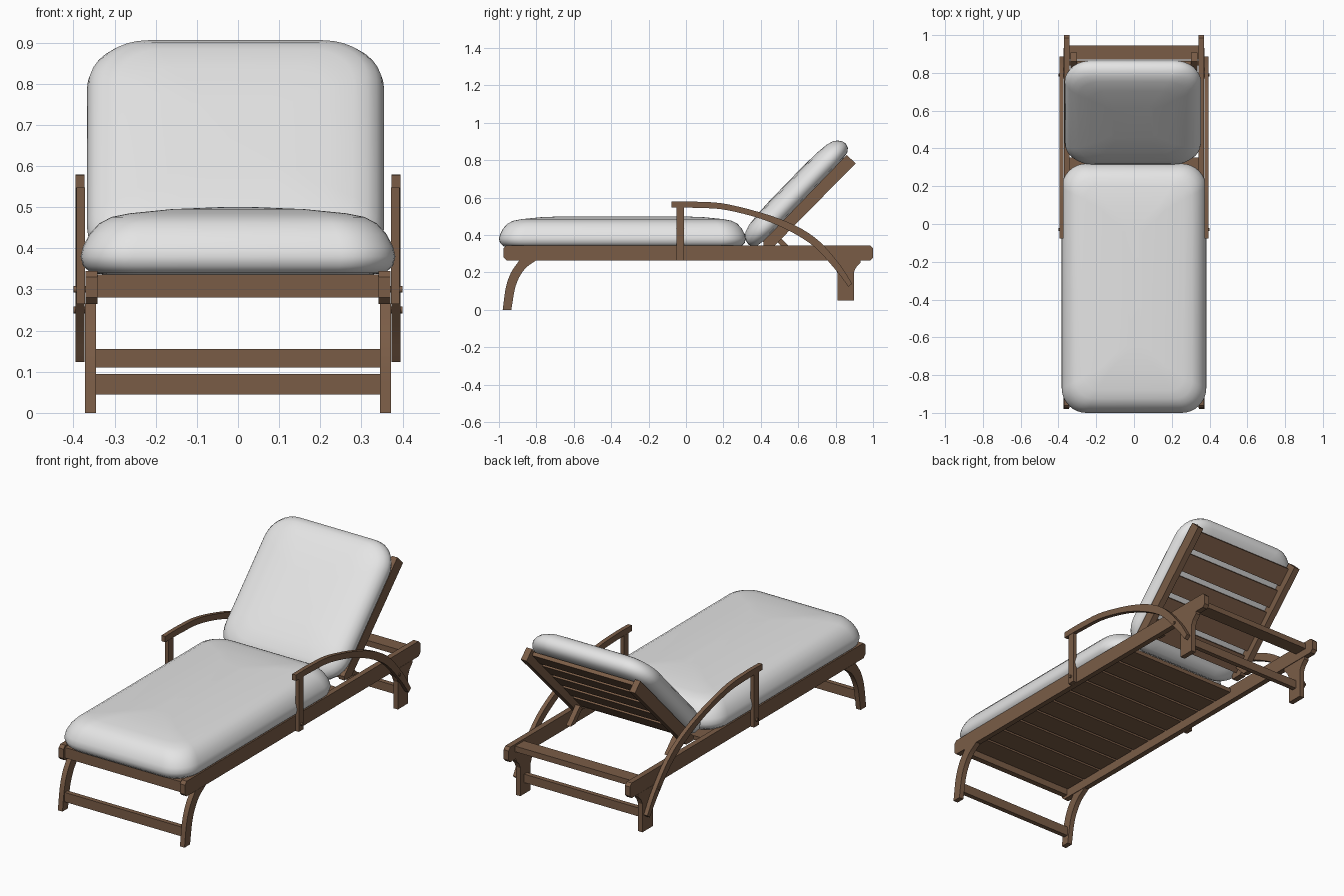
import bpy, bmesh, math
from mathutils import Vector, Matrix

if "Cube" in bpy.data.objects:
    bpy.data.objects.remove(bpy.data.objects["Cube"])


def material(name, color):
    m = bpy.data.materials.new(name)
    m.diffuse_color = (*color, 1)
    m.use_nodes = True
    m.node_tree.nodes["Principled BSDF"].inputs["Base Color"].default_value = m.diffuse_color
    return m


WOOD = material("brown wood", (0.195, 0.108, 0.062))
FABRIC = material("off white fabric", (0.78, 0.78, 0.78))


def finish(name, bm, mat, smooth=None):
    bmesh.ops.recalc_face_normals(bm, faces=bm.faces)
    me = bpy.data.meshes.new(name)
    bm.to_mesh(me)
    bm.free()
    me.materials.append(mat)
    ob = bpy.data.objects.new(name, me)
    bpy.context.collection.objects.link(ob)
    if smooth:
        bpy.ops.object.select_all(action='DESELECT')
        bpy.context.view_layer.objects.active = ob
        ob.select_set(True)
        bpy.ops.object.shade_smooth_by_angle(angle=math.radians(smooth))
    return ob


def prism(name, pts, x0, x1, smooth=None):
    """Side profile of (y, z) points extruded along x."""
    bm = bmesh.new()
    f = bm.faces.new([bm.verts.new((x0, y, z)) for y, z in pts])
    r = bmesh.ops.extrude_face_region(bm, geom=[f])
    for v in r["geom"]:
        if isinstance(v, bmesh.types.BMVert):
            v.co.x = x1
    return finish(name, bm, WOOD, smooth)


def pair(name, pts, x0, x1, smooth=None):
    for side, s in (("right", 1), ("left", -1)):
        prism(f"{name}_{side}", pts, s * x0, s * x1, smooth)


def rect(y0, y1, z0, z1):
    return [(y0, z0), (y1, z0), (y1, z1), (y0, z1)]


def spline(pts, n=5):
    """Smooth curve through the given points."""
    p = [Vector(q) for q in pts]
    p = [2 * p[0] - p[1]] + p + [2 * p[-1] - p[-2]]
    out = []
    for a, b, c, d in zip(p, p[1:], p[2:], p[3:]):
        for i in range(n):
            t = i / n
            out.append(0.5 * (2 * b + (c - a) * t + (2 * a - 5 * b + 4 * c - d) * t * t
                              + (3 * b - a - 3 * c + d) * t ** 3))
    return [tuple(q) for q in out + [p[-2]]]


def cushion(name, w, l, radius, rings, matrix):
    """Stack of rounded rectangles given as (inset, height)."""
    bm = bmesh.new()
    loops = []
    for inset, h in rings:
        hw, hl = w / 2 - inset, l / 2 - inset
        r = min(max(radius - inset * 0.5, 0.03), hw * 0.9)
        loop = []
        for k, (sx, sy) in enumerate(((1, 1), (-1, 1), (-1, -1), (1, -1))):
            for i in range(9):
                a = math.pi / 2 * (k + i / 8)
                co = Vector((sx * (hw - r) + r * math.cos(a), sy * (hl - r) + r * math.sin(a), h))
                loop.append(bm.verts.new(matrix @ co))
        loops.append(loop)
    for a, b in zip(loops, loops[1:]):
        for i in range(len(a)):
            j = (i + 1) % len(a)
            bm.faces.new((a[i], a[j], b[j], b[i]))
    bm.faces.new(loops[0])
    bm.faces.new(loops[-1])
    return finish(name, bm, FABRIC, 60)


# Long side rails with softened ends
c = 0.015
pair("side_rail", [(-0.975 + c, 0.265), (1 - c, 0.265), (1, 0.265 + c), (1, 0.345 - c),
                   (1 - c, 0.345), (-0.975 + c, 0.345), (-0.975, 0.345 - c), (-0.975, 0.265 + c)],
     0.342, 0.371)

# Cross members
prism("front_crossbar", rect(-0.965, -0.935, 0.28, 0.336), -0.342, 0.342)
prism("rear_crossbar", rect(0.87, 0.945, 0.305, 0.335), -0.342, 0.342)
prism("front_stretcher", rect(-0.962, -0.937, 0.045, 0.095), -0.346, 0.346)
prism("rear_stretcher", rect(0.84, 0.865, 0.11, 0.155), -0.346, 0.346)

# Seat slats
for i in range(10):
    y = -0.93 + i * 0.1295
    prism(f"seat_slat_{i + 1}", rect(y, y + 0.116, 0.312, 0.334), -0.342, 0.342)

# Curved front legs and bracketed rear legs
outer = spline([(-0.98, 0), (-0.963, 0.12), (-0.935, 0.2), (-0.89, 0.266)])
inner = spline([(-0.80, 0.266), (-0.865, 0.215), (-0.91, 0.13), (-0.934, 0)])
pair("front_leg", outer + inner, 0.345, 0.372, 40)
pair("rear_leg", [(0.81, 0.05), (0.897, 0.05), (0.897, 0.2), (0.908, 0.225), (0.932, 0.252),
                  (0.932, 0.266), (0.77, 0.266), (0.77, 0.252), (0.797, 0.225), (0.81, 0.195)],
     0.345, 0.372)

# Bent armrests and their posts
top = spline([(-0.078, 0.578), (0.06, 0.578), (0.23, 0.563), (0.5, 0.487), (0.687, 0.388),
              (0.82, 0.245), (0.888, 0.14)])
under = spline([(0.868, 0.124), (0.795, 0.22), (0.66, 0.358), (0.447, 0.47), (0.22, 0.533),
                (0.06, 0.545), (-0.078, 0.547)])
pair("armrest", top + under, 0.373, 0.395, 40)
pair("armrest_post", rect(-0.05, -0.01, 0.265, 0.548), 0.372, 0.393)

# Bolts
for s in (1, -1):
    for i, (y, z) in enumerate(((-0.03, 0.3), (0.79, 0.25))):
        bm = bmesh.new()
        bmesh.ops.create_cone(bm, cap_ends=True, segments=12, radius1=0.008, radius2=0.008, depth=0.03,
                              matrix=Matrix.Translation((s * 0.385, y, z)) @ Matrix.Rotation(math.pi / 2, 4, 'Y'))
        finish(f"bolt_{i + 1}_{'right' if s > 0 else 'left'}", bm, WOOD, 40)

# Reclined back: d runs up the back, n points out of its front
d = Vector((0.695, 0.719))
n = Vector((-0.719, 0.695))


def tilted(s0, s1, n0, n1):
    return [tuple(d * s + n * h) for s, h in ((s0, n0), (s1, n0), (s1, n1), (s0, n1))]


low = 0.345
pair("back_rail", [(0.475, low), tuple(d * 1.193 + n * -0.108), tuple(d * 1.193 + n * -0.042),
                   tuple(d * 0.55 + n * -0.042), (0.415, low)], 0.302, 0.335)
for i in range(5):
    s = 0.575 + i * 0.124
    prism(f"back_slat_{i + 1}", tilted(s, s + 0.097, -0.066, -0.046), -0.303, 0.303)
pair("back_prop", [(0.475, 0.375), (0.535, 0.315), (0.575, 0.315), (0.495, 0.395)], 0.275, 0.302)

# Cushions
cushion("seat_cushion", 0.765, 1.32, 0.13,
        [(0.06, 0.336), (0.025, 0.34), (0.006, 0.357), (0, 0.38), (0.006, 0.405), (0.022, 0.435),
         (0.045, 0.46), (0.075, 0.476), (0.12, 0.485), (0.22, 0.495), (0.34, 0.5)],
        Matrix.Translation((0, -0.34, 0)))
mid = d * 0.858
frame = Matrix(((1, 0, 0, -0.006), (0, d.x, n.x, mid.x), (0, d.y, n.y, mid.y), (0, 0, 0, 1)))
cushion("back_cushion", 0.722, 0.75, 0.14,
        [(0.07, -0.042), (0.03, -0.036), (0.008, -0.02), (0, 0.004), (0.005, 0.026), (0.018, 0.046),
         (0.04, 0.062), (0.075, 0.073), (0.14, 0.08), (0.25, 0.084)], frame)
